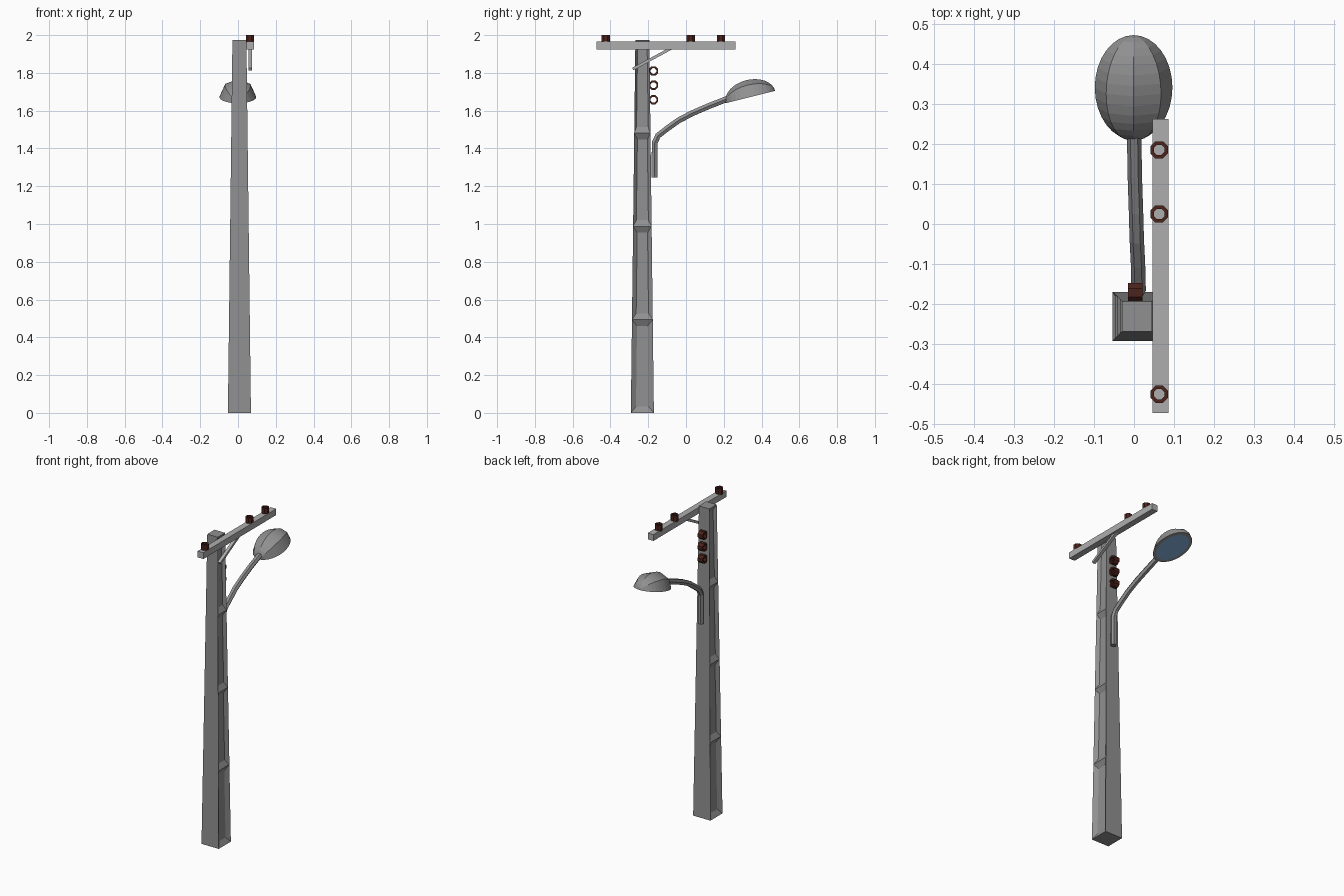
import bpy, bmesh, math
from mathutils import Matrix, Vector

if "Cube" in bpy.data.objects:
    bpy.data.objects.remove(bpy.data.objects["Cube"])


def material(name, rgb):
    m = bpy.data.materials.new(name)
    m.diffuse_color = (*rgb, 1)
    m.use_nodes = True
    m.node_tree.nodes["Principled BSDF"].inputs["Base Color"].default_value = m.diffuse_color
    return m


GREY = material("dark_grey", (0.28, 0.28, 0.28))
LIGHT = material("mid_grey", (0.42, 0.42, 0.42))
BROWN = material("brown_ceramic", (0.075, 0.017, 0.012))
BLUE = material("lens_blue", (0.22, 0.42, 0.68))


def finish(name, bm, mat=GREY):
    bmesh.ops.recalc_face_normals(bm, faces=bm.faces)
    me = bpy.data.meshes.new(name)
    bm.to_mesh(me)
    bm.free()
    ob = bpy.data.objects.new(name, me)
    bpy.context.collection.objects.link(ob)
    me.materials.append(mat)
    return ob


def box(name, centre, size, tilt=0.0):
    bm = bmesh.new()
    m = Matrix.Translation(centre) @ Matrix.Rotation(tilt, 4, 'X') @ Matrix.Diagonal((*size, 1))
    bmesh.ops.create_cube(bm, size=1, matrix=m)
    return finish(name, bm, LIGHT)


def ring_insulator(name, centre, length, r_out, r_in, axis='Z', sides=8):
    # hollow octagonal tube
    bm = bmesh.new()
    loops = []
    for r, z in ((r_out, -.5), (r_out, .5), (r_in, .5), (r_in, -.5)):
        loops.append([bm.verts.new((r * math.cos(a), r * math.sin(a), z * length))
                      for a in (2 * math.pi * (i + .5) / sides for i in range(sides))])
    for k in range(4):
        a, b = loops[k], loops[(k + 1) % 4]
        for i in range(sides):
            j = (i + 1) % sides
            bm.faces.new((a[i], a[j], b[j], b[i]))
    rot = Matrix.Rotation(math.pi / 2, 4, 'Y') if axis == 'X' else Matrix()
    bmesh.ops.transform(bm, matrix=Matrix.Translation(centre) @ rot, verts=bm.verts)
    return finish(name, bm, BROWN)


# Tapered pole with four recessed panels on each x side
bm = bmesh.new()
PX, PY, H, PANELS = 0.0075, -0.231, 1.975, 4
rings = []
for k in range(PANELS + 1):
    t = k / PANELS
    h = 0.061 + (0.037 - 0.061) * t
    rings.append([bm.verts.new((PX + sx * h, PY + sy * h, H * t))
                  for sx, sy in ((-1, -1), (1, -1), (1, 1), (-1, 1))])
sides = []
for a, b in zip(rings, rings[1:]):
    for i in range(4):
        f = bm.faces.new((a[i], a[(i + 1) % 4], b[(i + 1) % 4], b[i]))
        if i in (1, 3):
            sides.append(f)
bm.faces.new(rings[0][::-1])
bm.faces.new(rings[-1])
bm.normal_update()
for n, f in enumerate(sides):
    inset = 0.027 - 0.005 * (n // 2)
    bmesh.ops.inset_individual(bm, faces=[f], thickness=inset, depth=-0.018, use_even_offset=True)
    mid = f.calc_center_median().z
    for v in f.verts:  # keep the ribs between panels equally tall
        v.co.z += (0.033 - inset) * (1 if v.co.z < mid else -1)
finish("pole", bm)

# Crossarm with its brace
box("crossarm", (0.066, -0.105, 1.945), (0.04, 0.735, 0.04))
p, q = Vector((0.065, -0.282, 1.82)), Vector((0.065, -0.075, 1.932))
d = q - p
box("crossarm_brace", (p + q) / 2, (0.02, d.length, 0.015), math.atan2(d.z, d.y))

# Insulators on the crossarm and on the pole
for i, y in enumerate((-0.425, 0.025, 0.185)):
    ring_insulator(f"crossarm_insulator_{i + 1}", (0.063, y, 1.98), 0.04, 0.0235, 0.014)
for i, z in enumerate((1.81, 1.735, 1.658)):
    ring_insulator(f"pole_insulator_{i + 1}", (0.003, -0.172, z), 0.036, 0.027, 0.016, 'X')

# Curved lamp arm
path = [(0.012, -0.166, 1.245), (0.012, -0.166, 1.43), (0.011, -0.148, 1.468), (0.01, -0.10, 1.505),
        (0.007, -0.04, 1.548), (0.005, 0.03, 1.585), (0.002, 0.12, 1.624), (0, 0.25, 1.675)]
cu = bpy.data.curves.new("lamp_arm", 'CURVE')
cu.dimensions = '3D'
cu.bevel_depth = 0.018
cu.bevel_resolution = 1
cu.use_fill_caps = True
sp = cu.splines.new('POLY')
sp.points.add(len(path) - 1)
for pt, c in zip(sp.points, path):
    pt.co = (*c, 1)
cu.materials.append(GREY)
arm = bpy.data.objects.new("lamp_arm", cu)
bpy.context.collection.objects.link(arm)
bpy.context.view_layer.objects.active = arm
arm.select_set(True)
bpy.ops.object.convert(target='MESH')
for poly in bpy.context.object.data.polygons:
    poly.use_smooth = False

# Lamp hood: half of an eight-sided ellipsoid, tilted up
place = Matrix.Translation((-0.001, 0.341, 1.672)) @ Matrix.Rotation(math.radians(14), 4, 'X')
bm = bmesh.new()
bmesh.ops.create_uvsphere(bm, u_segments=8, v_segments=16, radius=1,
                          matrix=Matrix.Diagonal((0.097, 0.135, 0.092, 1)) @ Matrix.Rotation(math.pi / 2, 4, 'X'))
bmesh.ops.delete(bm, geom=[v for v in bm.verts if v.co.z < -1e-4], context='VERTS')
bmesh.ops.holes_fill(bm, edges=[e for e in bm.edges if e.is_boundary])
bmesh.ops.transform(bm, matrix=place, verts=bm.verts)
finish("lamp_hood", bm)

# Blue lens under the hood
bm = bmesh.new()
bmesh.ops.create_circle(bm, cap_ends=True, segments=24, radius=1,
                        matrix=place @ Matrix.Translation((0, 0, -0.002)) @ Matrix.Diagonal((0.08, 0.115, 1, 1)))
lens = finish("lamp_lens", bm, BLUE)
if lens.data.polygons[0].normal.z > 0:
    lens.data.flip_normals()
